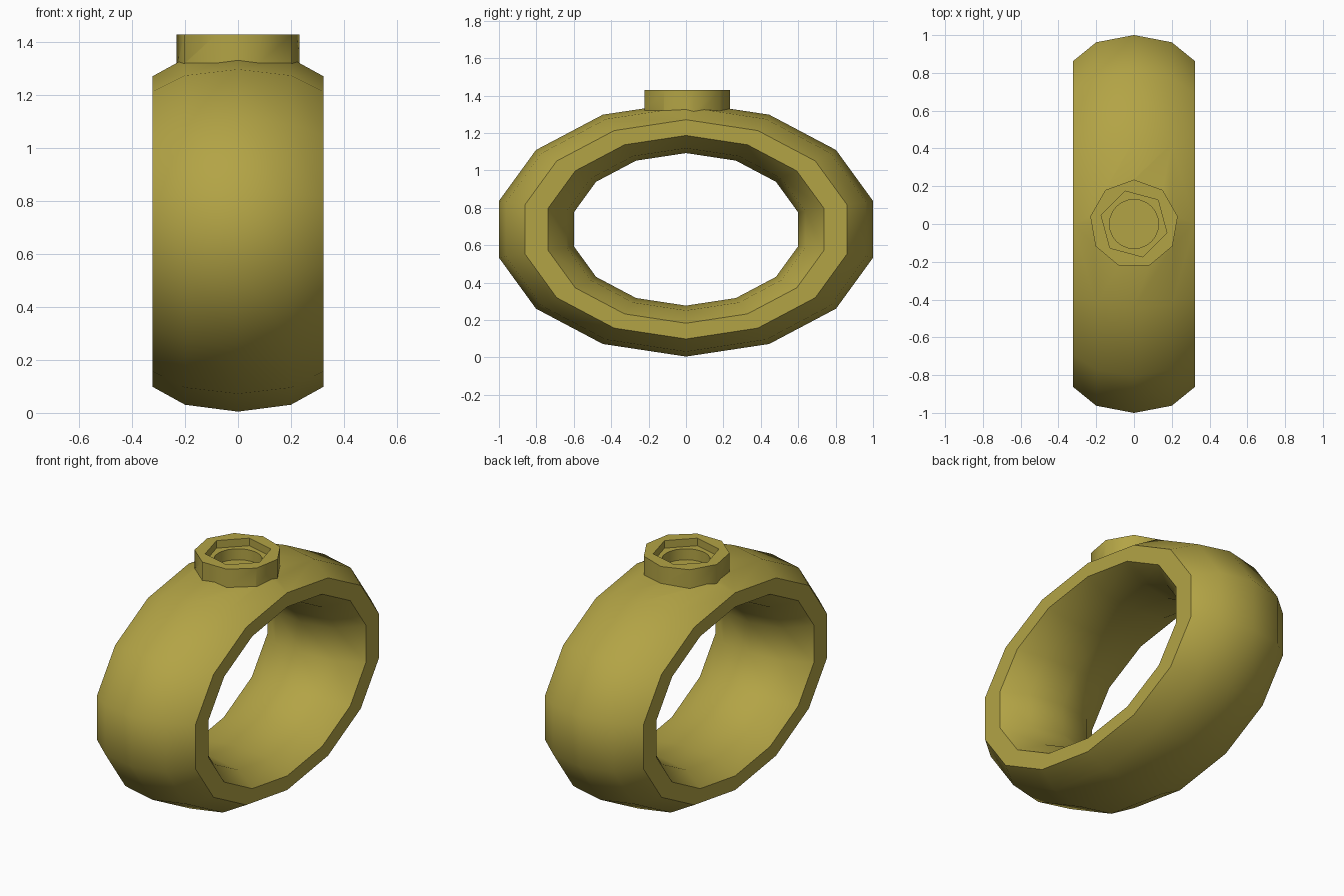
import bpy
from math import radians, pi

if "Cube" in bpy.data.objects:
    bpy.data.objects.remove(bpy.data.objects["Cube"])

gold = bpy.data.materials.new("gold")
gold.diffuse_color = (0.45, 0.37, 0.06, 1)
gold.use_nodes = True
gold.node_tree.nodes["Principled BSDF"].inputs["Base Color"].default_value = gold.diffuse_color


def prism(name, sides, radius, z0, z1, turn=0.0):
    bpy.ops.mesh.primitive_cylinder_add(vertices=sides, radius=radius, depth=z1 - z0,
                                        location=(0, 0, (z0 + z1) / 2), rotation=(0, 0, turn))
    ob = bpy.context.object
    ob.name = name
    return ob


def combine(target, other, operation):
    mod = target.modifiers.new(other.name, "BOOLEAN")
    mod.operation, mod.object, mod.solver = operation, other, "EXACT"
    bpy.context.view_layer.objects.active = target
    bpy.ops.object.modifier_apply(modifier=mod.name)
    bpy.data.objects.remove(other)


# band: 14-sided squashed torus around the x axis
bpy.ops.mesh.primitive_torus_add(major_segments=14, minor_segments=10,
                                 major_radius=0.8205, minor_radius=0.2055,
                                 location=(0, 0, 0.685), rotation=(0, pi / 2, 0))
band = bpy.context.object
band.name = "ring_band"
band.scale = (0.663, 1, 1.655)
bpy.ops.object.transform_apply(location=True, rotation=True, scale=True)

# nine-sided stone setting fused onto the top
combine(band, prism("setting_collar", 9, 0.235, 1.28, 1.43), "UNION")

# stepped socket: six-sided recess, then a round hole
combine(band, prism("hex_recess", 6, 0.18, 1.385, 1.6, radians(15)), "DIFFERENCE")
combine(band, prism("round_hole", 24, 0.13, 1.32, 1.6), "DIFFERENCE")

# smooth band, crisp setting edges
bpy.ops.object.select_all(action="DESELECT")
band.select_set(True)
bpy.context.view_layer.objects.active = band
bpy.ops.object.shade_smooth_by_angle(angle=radians(50))
band.data.materials.clear()
band.data.materials.append(gold)
